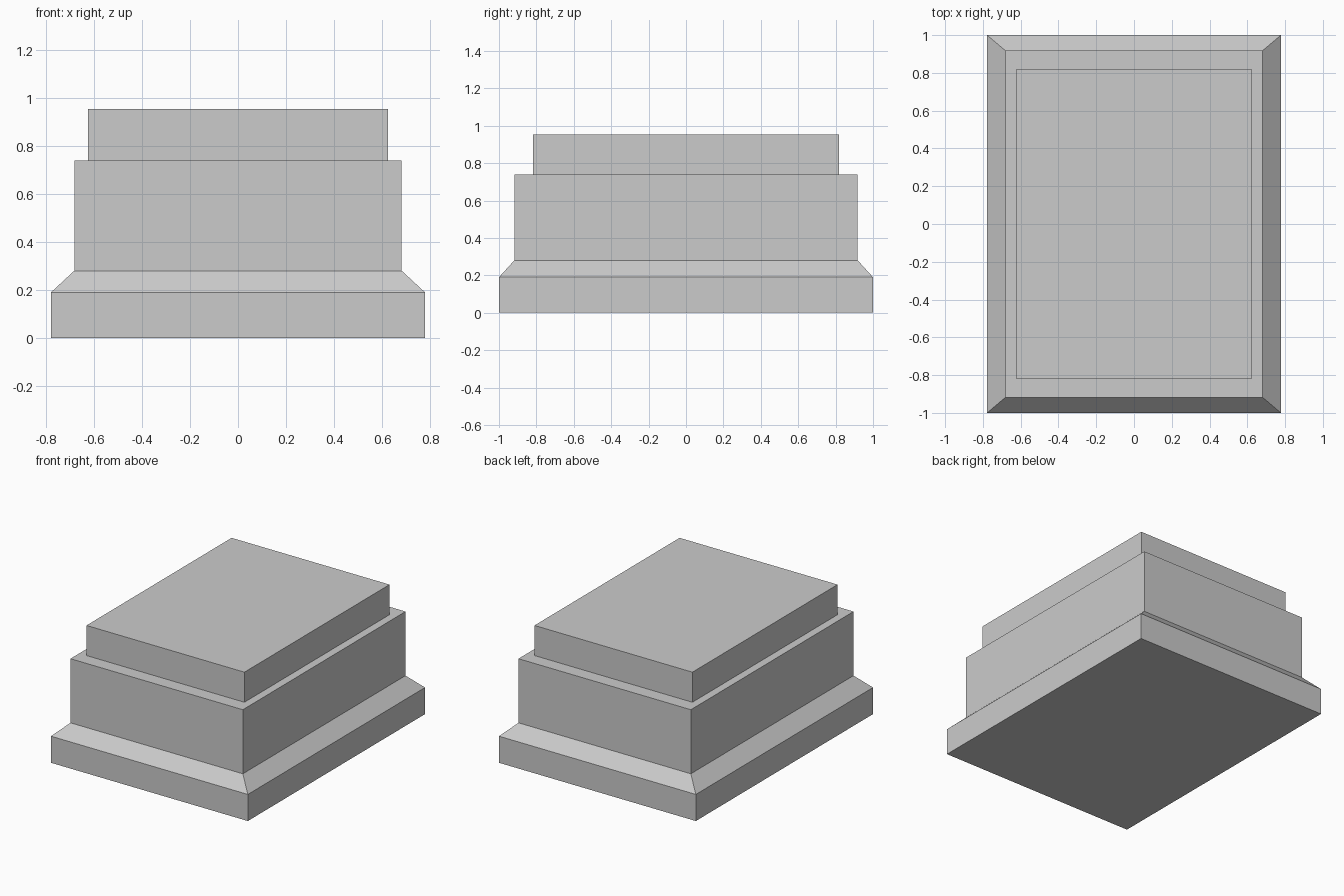
import bpy
import bmesh

cube = bpy.data.objects.get("Cube")
if cube:
    bpy.data.objects.remove(cube, do_unlink=True)

# Single stone colour
stone = bpy.data.materials.new("light_grey_stone")
stone.use_nodes = True
GREY = (0.6, 0.6, 0.6, 1.0)
stone.diffuse_color = GREY
stone.node_tree.nodes["Principled BSDF"].inputs["Base Color"].default_value = GREY


def stepped_block(name, levels):
    """Loft rectangular rings of (half width, half depth, height) into a closed solid."""
    bm = bmesh.new()
    rings = [[bm.verts.new((sx * w, sy * d, z))
              for sx, sy in ((-1, -1), (1, -1), (1, 1), (-1, 1))]
             for w, d, z in levels]
    for low, high in zip(rings, rings[1:]):
        for i in range(4):
            j = (i + 1) % 4
            bm.faces.new((low[i], low[j], high[j], high[i]))
    bm.faces.new(rings[0][::-1])
    bm.faces.new(rings[-1])
    mesh = bpy.data.meshes.new(name)
    bm.to_mesh(mesh)
    bm.free()
    mesh.materials.append(stone)
    obj = bpy.data.objects.new(name, mesh)
    bpy.context.collection.objects.link(obj)
    return obj


# Plinth with sloped shoulder, main body and top step as one continuous shell
stepped_block("stepped_pedestal", [
    (0.778, 1.0, 0.0),
    (0.778, 1.0, 0.19),
    (0.681, 0.918, 0.28),
    (0.681, 0.918, 0.738),
    (0.624, 0.819, 0.738),
    (0.624, 0.819, 0.953),
])
